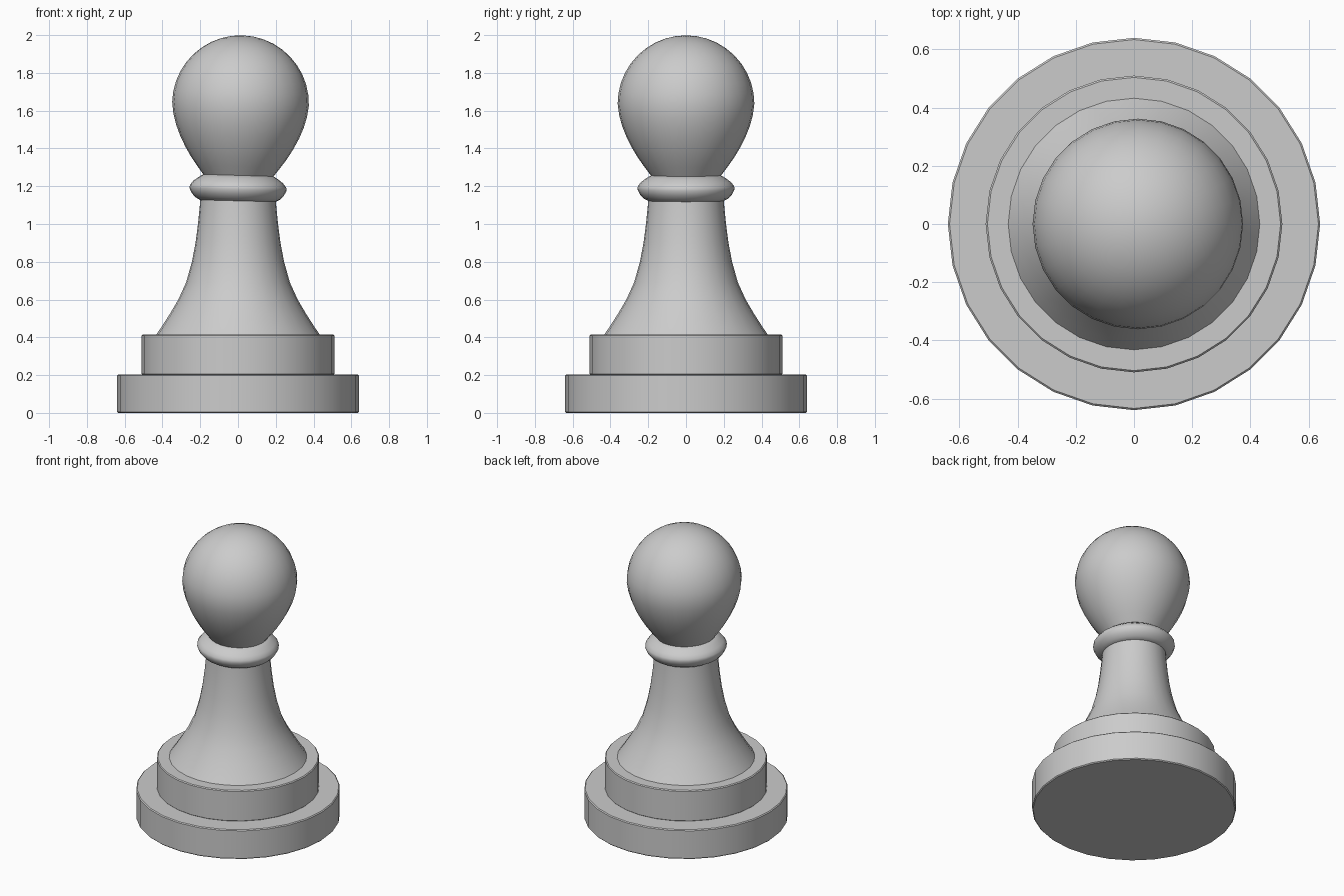
import bpy, bmesh, math
from mathutils import Matrix, Vector

if "Cube" in bpy.data.objects:
    bpy.data.objects.remove(bpy.data.objects["Cube"])

SIDES = 28


def lathe(name, profile, tilt=0.0, pivot=0.0):
    """Revolve (radius, z) points, listed bottom to top, around the z axis."""
    bm = bmesh.new()
    rings = []
    for r, z in profile:
        if r == 0:
            rings.append([bm.verts.new((0, 0, z))] * SIDES)
        else:
            rings.append([bm.verts.new((r * math.cos(a), r * math.sin(a), z))
                          for a in (2 * math.pi * i / SIDES for i in range(SIDES))])
    for lo, hi in zip(rings, rings[1:]):
        for i in range(SIDES):
            j = (i + 1) % SIDES
            quad = list(dict.fromkeys((lo[i], lo[j], hi[j], hi[i])))
            bm.faces.new(quad)
    # close open ends
    if profile[0][0] > 0:
        bm.faces.new(rings[0][::-1])
    if profile[-1][0] > 0:
        bm.faces.new(rings[-1])
    # small lean about the y axis
    if tilt:
        bmesh.ops.rotate(bm, verts=bm.verts, cent=Vector((0, 0, pivot)),
                         matrix=Matrix.Rotation(math.radians(tilt), 3, 'Y'))
    mesh = bpy.data.meshes.new(name)
    bm.to_mesh(mesh)
    bm.free()
    obj = bpy.data.objects.new(name, mesh)
    bpy.context.collection.objects.link(obj)
    bpy.ops.object.select_all(action='DESELECT')
    obj.select_set(True)
    bpy.context.view_layer.objects.active = obj
    bpy.ops.object.shade_smooth_by_angle(angle=math.radians(40))
    return obj


def disc(name, radius, z0, z1, edge=0.006):
    """Flat round slab with slightly eased rims."""
    return lathe(name, [(radius - edge, z0), (radius, z0 + edge),
                        (radius, z1 - edge), (radius - edge, z1)])


# two-step foot
disc("base_disc", 0.64, 0.0, 0.203)
disc("upper_base_disc", 0.51, 0.2, 0.415)

# flared stem
lathe("stem", [(0.436, 0.41), (0.405, 0.455), (0.36, 0.525), (0.316, 0.60),
               (0.275, 0.69), (0.244, 0.80), (0.225, 0.90), (0.212, 1.00),
               (0.202, 1.10), (0.199, 1.16)])

# collar and head lean very slightly to the right
LEAN, PIVOT = 1.7, 1.19
lathe("collar", [(0.17, 1.122), (0.20, 1.122), (0.226, 1.136), (0.245, 1.158),
                 (0.257, 1.183), (0.255, 1.20), (0.238, 1.222), (0.21, 1.243),
                 (0.185, 1.258), (0.16, 1.258)], LEAN, PIVOT)

# head: half sphere on top, tapering underneath
R, C = 0.362, 1.637
dome = [(R * math.cos(a), C + R * math.sin(a))
        for a in (math.pi / 2 * i / 10 for i in range(10))]
lathe("head", [(0.165, 1.23), (0.188, 1.26), (0.222, 1.305), (0.254, 1.35),
               (0.286, 1.403), (0.315, 1.46), (0.338, 1.518), (0.354, 1.577)]
      + dome + [(0, C + R)], LEAN, PIVOT)
